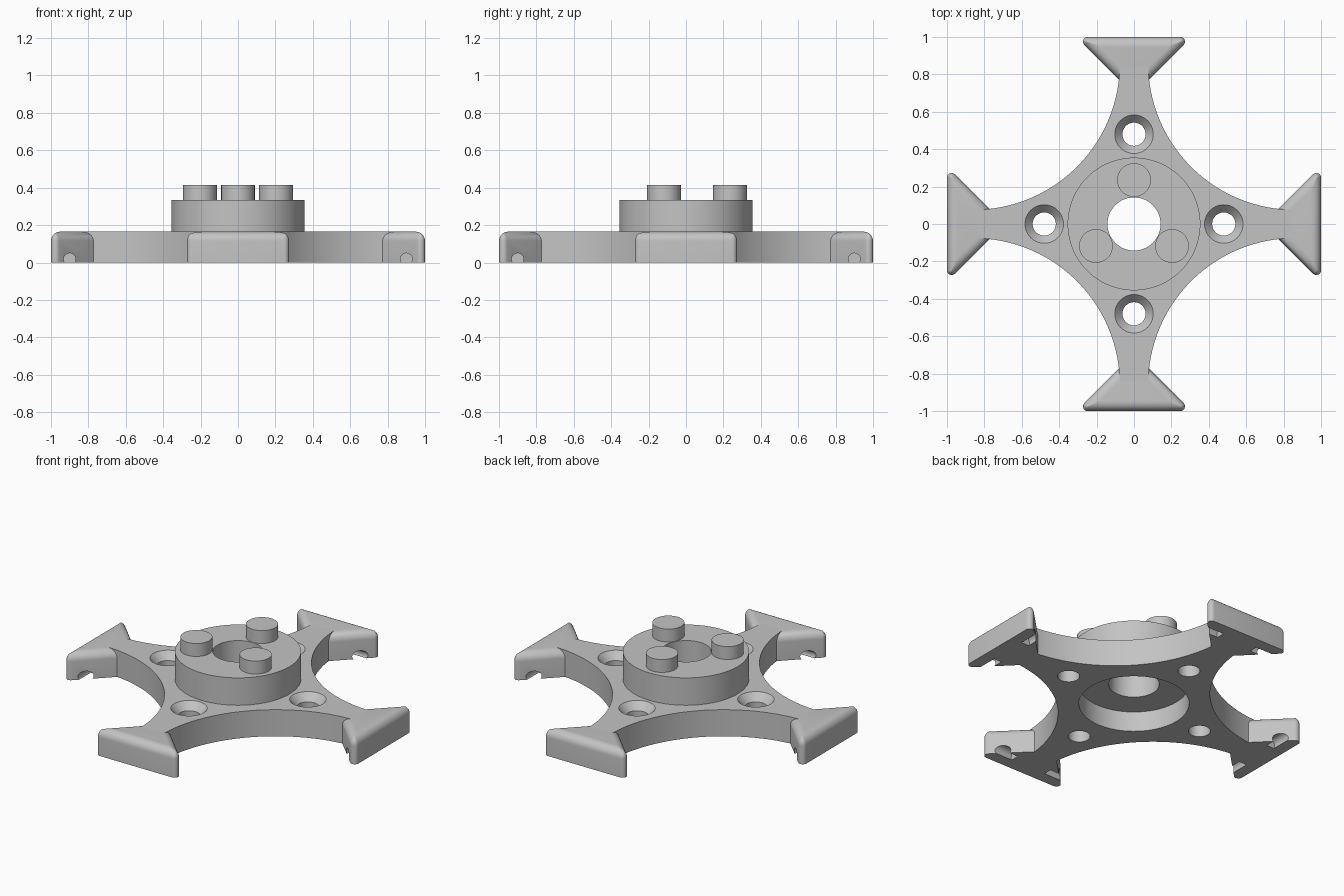
import bpy, bmesh
from math import sin, cos, pi, radians, sqrt, atan2
from mathutils import Matrix, Vector

cube = bpy.data.objects.get("Cube")
if cube:
    bpy.data.objects.remove(cube, do_unlink=True)

GREY = (0.55, 0.55, 0.55, 1)
mat = bpy.data.materials.new("plain_grey")
mat.use_nodes = True
mat.diffuse_color = GREY
mat.node_tree.nodes["Principled BSDF"].inputs["Base Color"].default_value = GREY

H = 0.165          # plate thickness
HUB_TOP = 0.335
BORE = 0.142


def add_object(name, bm):
    bmesh.ops.recalc_face_normals(bm, faces=bm.faces)
    mesh = bpy.data.meshes.new(name)
    bm.to_mesh(mesh)
    bm.free()
    mesh.materials.append(mat)
    ob = bpy.data.objects.new(name, mesh)
    bpy.context.collection.objects.link(ob)
    return ob


def loft(name, rings):
    """Closed solid through rings of equal point count."""
    bm = bmesh.new()
    loops = [[bm.verts.new(p) for p in ring] for ring in rings]
    for a, b in zip(loops, loops[1:]):
        for i in range(len(a)):
            j = (i + 1) % len(a)
            bm.faces.new((a[i], a[j], b[j], b[i]))
    bm.faces.new(loops[0][::-1])
    bm.faces.new(loops[-1])
    return add_object(name, bm)


def turned(name, profile, centre=(0, 0), n=64):
    """Solid of revolution from (radius, z) pairs."""
    return loft(name, [[(centre[0] + r * cos(2 * pi * i / n),
                         centre[1] + r * sin(2 * pi * i / n), z)
                        for i in range(n)] for r, z in profile])


def activate(ob):
    bpy.ops.object.select_all(action='DESELECT')
    ob.select_set(True)
    bpy.context.view_layer.objects.active = ob


def cut(ob, cutters):
    for c in cutters:
        c.hide_render = True
        mod = ob.modifiers.new("cut", 'BOOLEAN')
        mod.operation = 'DIFFERENCE'
        mod.solver = 'EXACT'
        mod.object = c
        activate(ob)
        bpy.ops.object.modifier_apply(modifier=mod.name)
        bpy.data.objects.remove(c, do_unlink=True)


def smooth(ob):
    activate(ob)
    bpy.ops.object.shade_smooth_by_angle(angle=radians(30))


# Four-armed plate: a concave arc in each quadrant
C, ARM_END, ARM_HALF = 0.86, 0.84, 0.076
R = sqrt((C - 0.08) ** 2 + (C - 0.78) ** 2)
a0 = atan2(ARM_HALF - C, ARM_END - C)
a1 = atan2(ARM_END - C, ARM_HALF - C)
a0, a1 = a0 % (2 * pi), a1 % (2 * pi)
STEPS = 40
arc = [Vector((C + R * cos(a0 + (a1 - a0) * i / STEPS),
               C + R * sin(a0 + (a1 - a0) * i / STEPS), 0)) for i in range(STEPS + 1)]
outline = [Matrix.Rotation(q * pi / 2, 3, 'Z') @ p for q in range(4) for p in arc]
plate = loft("plate", [[(p.x, p.y, z) for p in outline] for z in (0, H)])

# Underside pocket, central bore and countersunk screw holes
cutters = [turned("pocket_cutter", [(0.31, -0.1), (0.31, 0.125)]),
           turned("bore_cutter", [(BORE, -0.1), (BORE, 0.5)])]
for q in range(4):
    at = (0.48 * cos(q * pi / 2), 0.48 * sin(q * pi / 2))
    cutters.append(turned("screw_cutter", [(0.062, -0.1), (0.062, H - 0.045),
                                           (0.103, H), (0.103, H + 0.1)], at, 40))
cut(plate, cutters)
smooth(plate)

# Hub ring
hub = turned("hub", [(0.355, H - 0.005), (0.355, HUB_TOP)], n=80)
cut(hub, [turned("bore_cutter", [(BORE, -0.1), (BORE, 0.5)])])
smooth(hub)

# Three pegs on the hub
for k in range(3):
    a = pi / 2 + k * 2 * pi / 3
    smooth(turned(f"peg_{k + 1}", [(0.09, HUB_TOP - 0.005), (0.09, 0.415)],
                  (0.235 * cos(a), 0.235 * sin(a)), 48))

# Flared feet with rounded top edges
FILLET, TIP = 0.05, 0.025


def foot_ring(inset, z):
    r = max(TIP - inset, 0.002)
    k = 1 + sqrt(2)
    cx, cy = 0.308 - k * (inset + r), 1 - inset - r
    side = [(0.07, 0.762 + sqrt(2) * inset)]
    for i in range(9):
        t = radians(-45 + 135 * i / 8)
        side.append((cx + r * cos(t), cy + r * sin(t)))
    return [(x, y, z) for x, y in side] + [(-x, y, z) for x, y in reversed(side)]


def notch_cutter(sign):
    bm = bmesh.new()
    bmesh.ops.create_cone(bm, cap_ends=True, segments=32, radius1=0.032,
                          radius2=0.032, depth=0.2,
                          matrix=Matrix.Translation((sign * 0.22, 0.9, 0.018))
                          @ Matrix.Rotation(pi / 2, 4, 'Y'))
    return add_object("notch_cutter", bm)


for q, name in enumerate(("back", "right", "front", "left")):
    rings = [foot_ring(0, 0)]
    for i in range(9):
        t = pi / 2 * i / 8
        rings.append(foot_ring(FILLET * (1 - cos(t)), H - FILLET + FILLET * sin(t)))
    foot = loft(name + "_foot", rings)
    cut(foot, [notch_cutter(1), notch_cutter(-1)])
    # the back foot turns clockwise seen from below: back, -x, front, +x
    foot.data.transform(Matrix.Rotation(q * pi / 2, 4, 'Z'))
    smooth(foot)
